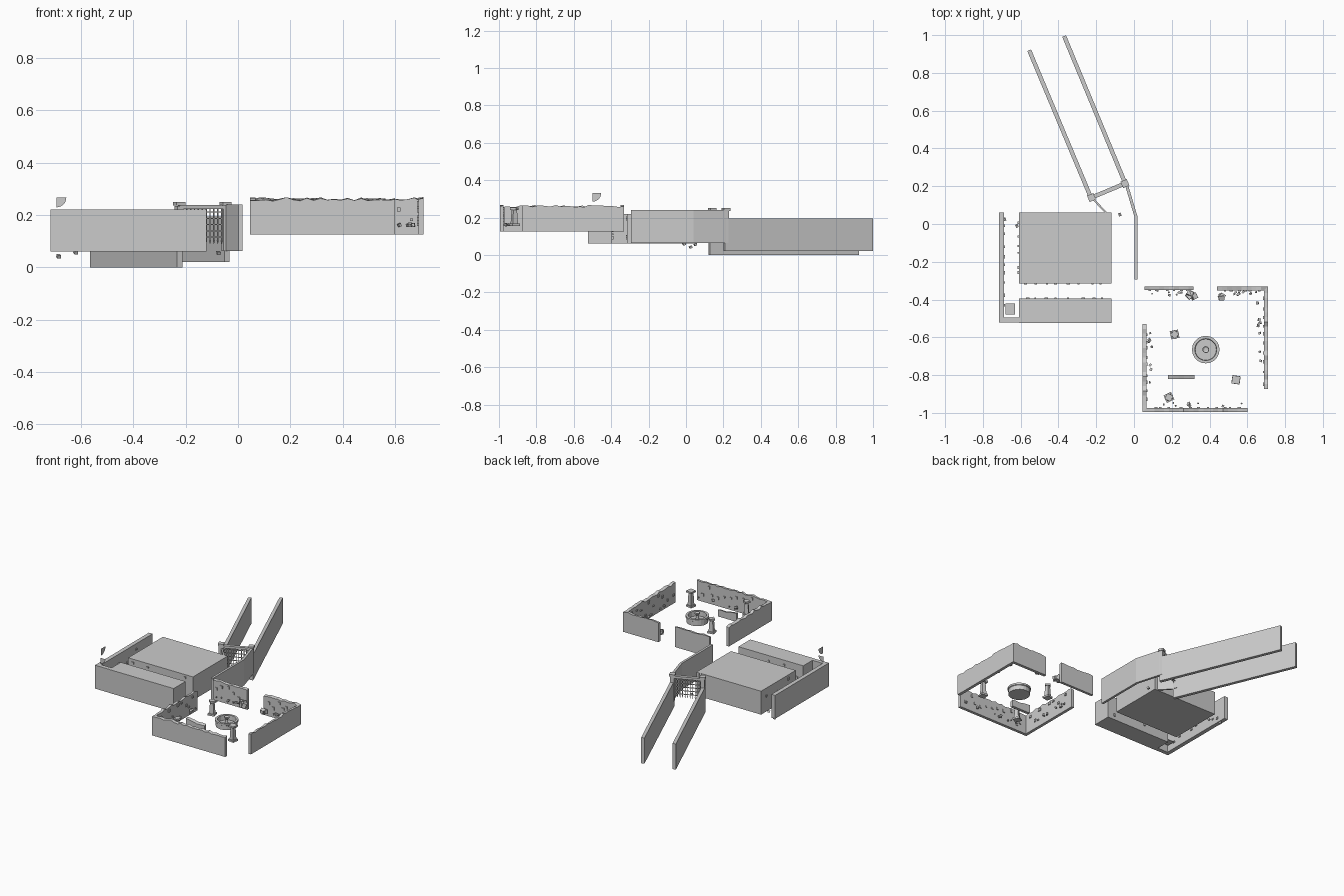
import bpy, bmesh, math, random
from mathutils import Vector, Matrix

if "Cube" in bpy.data.objects:
    bpy.data.objects.remove(bpy.data.objects["Cube"])

random.seed(4)

def finish(name, bm):
    bmesh.ops.recalc_face_normals(bm, faces=bm.faces)
    me = bpy.data.meshes.new(name)
    bm.to_mesh(me)
    bm.free()
    ob = bpy.data.objects.new(name, me)
    bpy.context.collection.objects.link(ob)
    return ob

def add_box(bm, c, s, rot=0.0, tilt=0.0):
    m = (Matrix.Translation(c) @ Matrix.Rotation(rot, 4, 'Z')
         @ Matrix.Rotation(tilt, 4, 'X') @ Matrix.Diagonal((*s, 1)))
    bmesh.ops.create_cube(bm, size=1, matrix=m)

def block(name, x0, x1, y0, y1, z0, z1):
    bm = bmesh.new()
    add_box(bm, ((x0+x1)/2, (y0+y1)/2, (z0+z1)/2), (x1-x0, y1-y0, z1-z0))
    return finish(name, bm)

def wall(name, pts, t, z0, z1, rough=0.0, step=0.025):
    """Mitred wall along a path, optionally with a crumbling top edge."""
    pts = [Vector(p) for p in pts]
    norm = []
    for a, b in zip(pts, pts[1:]):
        d = (b-a).normalized()
        norm.append(Vector((-d.y, d.x)))
    path = []
    for i, p in enumerate(pts):
        n0, n1 = norm[max(i-1, 0)], norm[min(i, len(norm)-1)]
        m = (n0+n1).normalized()
        off = m * (t/2) / max(m.dot(n1), 0.3)
        if rough and i:
            q, qo = path[-1]
            k = max(2, int((p-q).length/step))
            path += [(q.lerp(p, j/k), n0*t/2) for j in range(1, k)]
        path.append((p, off))
    bm = bmesh.new()
    rings = []
    for p, o in path:
        h = z1 - random.random()*rough
        rings.append([bm.verts.new((*(p+s*o), z)) for s, z in
                      ((1, z0), (1, h), (-1, h - random.random()*rough*0.5), (-1, z0))])
    for a, b in zip(rings, rings[1:]):
        for i in range(4):
            j = (i+1) % 4
            bm.faces.new((a[i], a[j], b[j], b[i]))
    bm.faces.new(rings[0])
    bm.faces.new(rings[-1])
    return finish(name, bm)

def bricks(name, a, b, n, zr, s):
    """Loose stones sticking out of a wall face."""
    a, b = Vector(a), Vector(b)
    ang = math.atan2(b.y-a.y, b.x-a.x)
    bm = bmesh.new()
    for i in range(n):
        p = a.lerp(b, (i+random.uniform(.2, .8))/n)
        add_box(bm, (p.x, p.y, random.uniform(*zr)),
                (s*random.uniform(.7, 1.4), s*.7, s*random.uniform(.6, 1.5)), ang)
    return finish(name, bm)

def rubble(name, a, b, n, z, s, spread):
    """Small fallen stones scattered on the ground."""
    bm = bmesh.new()
    for i in range(n):
        p = Vector(a).lerp(Vector(b), random.random())
        r = s*random.uniform(.6, 1.3)
        add_box(bm, (p.x+random.uniform(-spread, spread), p.y+random.uniform(-spread, spread), z+r/2),
                (r, r*.8, r), random.random()*3, random.uniform(-.5, .5))
    return finish(name, bm)

def lathe(name, prof, loc, n):
    bm = bmesh.new()
    rings = [[bm.verts.new((loc[0]+r*math.cos(2*math.pi*i/n), loc[1]+r*math.sin(2*math.pi*i/n), z))
              for i in range(n)] for r, z in prof]
    for a, b in zip(rings, rings[1:]):
        for i in range(n):
            bm.faces.new((a[i], a[(i+1) % n], b[(i+1) % n], b[i]))
    bm.faces.new(rings[0])
    bm.faces.new(rings[-1])
    return finish(name, bm)

# sloping approach: two long retaining walls
wall("approach_wall_left", [(-.222, .125), (-.555, .92)], .022, 0, .175)
wall("approach_wall_right", [(-.042, .205), (-.37, .995)], .022, .02, .195)

# walls leading in from the gate
wall("entry_wall_right", [(-.045, .225), (.01, .04), (.01, -.295)], .016, .063, .24)
wall("entry_wall_left", [(-.228, .145), (-.13, .04)], .01, .063, .22)

# gatehouse: posts, caps, lintel and portcullis
A, B = Vector((-.225, .14)), Vector((-.048, .214))
g = math.atan2((B-A).y, (B-A).x)
for side, p in (("left", A), ("right", B)):
    bm = bmesh.new()
    add_box(bm, (*p, .15), (.026, .026, .17), g)
    add_box(bm, (*p, .243), (.036, .036, .014), g)
    finish("gate_post_" + side, bm)
bm = bmesh.new()
add_box(bm, (*((A+B)/2), .23), ((B-A).length, .022, .016), g)
finish("gate_lintel", bm)
bm = bmesh.new()
for i in range(1, 12):
    p = A.lerp(B, i/12)
    add_box(bm, (*p, .162), (.004, .004, .125), g)
    bmesh.ops.create_cone(bm, segments=4, radius1=0, radius2=.004, depth=.014,
                          matrix=Matrix.Translation((*p, .095)))
for i in range(5):
    add_box(bm, (*((A+B)/2), .115+.024*i), ((B-A).length, .005, .004), g)
finish("portcullis", bm)

# corridor block: solid masses with an L-shaped passage between them
block("main_mass", -.61, -.12, -.315, .06, .06, .22)
block("front_mass", -.61, -.12, -.523, -.395, .06, .22)
wall("passage_outer_wall", [(-.702, .06), (-.702, -.508), (-.61, -.508)], .028, .06, .22)
Z = (.08, .2)
bricks("passage_stones_west", (-.687, .03), (-.687, -.46), 9, Z, .013)
bricks("passage_stones_main_west", (-.612, .03), (-.612, -.3), 6, Z, .013)
bricks("passage_stones_main_front", (-.6, -.317), (-.14, -.317), 8, Z, .013)
bricks("passage_stones_front", (-.6, -.393), (-.14, -.393), 8, Z, .013)
bm = bmesh.new()
for p in ((-.685, .025, .042), (-.62, -.01, .058), (-.075, .05, .055)):
    add_box(bm, p, (.014, .014, .012), .4, .4)
finish("loose_stones", bm)
bm = bmesh.new()
add_box(bm, (-.655, -.45, .1), (.05, .056, .003))
finish("passage_floor_slab", bm)

# corner webs: thin quarter fans
def web(name, o, u, size, h):
    bm = bmesh.new()
    o, u = Vector(o), Vector(u)
    vs = [bm.verts.new(o)]
    for i in range(7):
        t = math.pi/2*i/6
        vs.append(bm.verts.new(o + u*size*math.cos(t) - Vector((0, 0, h*math.sin(t)))))
    bm.faces.new(vs)
    return finish(name, bm)
web("web_front", (-.694, -.495, .266), (1, 0, 0), .038, .037)
web("web_side", (-.685, -.5, .332), (0, 1, 0), .047, .047)

# ruined courtyard walls with crumbling tops
F = .155
wall("court_wall_west_south", [(.056, -.53), (.056, -.985), (.6, -.985)], .02, .125, .268, .012)
wall("court_wall_north_left", [(.055, -.341), (.315, -.341)], .018, .125, .268, .012)
wall("court_wall_north_east", [(.44, -.341), (.699, -.341), (.699, -.873)], .02, .125, .268, .012)
Z = (.16, .245)
for nm, a, b, n in (("west", (.067, -.55), (.067, -.96), 9), ("south", (.08, -.974), (.59, -.974), 11),
                    ("north_left", (.07, -.351), (.3, -.351), 6), ("north_right", (.455, -.352), (.68, -.352), 6),
                    ("east", (.688, -.36), (.688, -.86), 10)):
    bricks("court_stones_" + nm, a, b, n, Z, .014)
for nm, a, b in (("west", (.09, -.58), (.09, -.85)), ("south", (.12, -.955), (.57, -.955)),
                 ("north_left", (.08, -.365), (.25, -.365)), ("north_right", (.53, -.37), (.66, -.37)),
                 ("east", (.665, -.42), (.665, -.75))):
    rubble("court_rubble_" + nm, a, b, 9, F, .012, .012)
rubble("doorway_rubble_left", (.295, -.38), (.315, -.38), 6, F, .028, .01)
rubble("doorway_rubble_right", (.455, -.385), (.475, -.385), 5, F, .024, .01)

# fountain basin with a central pedestal
lathe("fountain_basin", [(.068, F), (.068, F+.03), (.073, F+.033), (.073, F+.045), (.058, F+.045),
                         (.056, F+.012)], (.38, -.665), 20)
lathe("fountain_pedestal", [(.018, F+.012), (.01, F+.02), (.008, F+.045), (.018, F+.055), (.016, F+.062),
                            (.008, F+.058)], (.38, -.665), 12)

# square tapering pillars, two broken and one capped
def pillar(name, x, y, rot, h, cap, twist):
    bm = bmesh.new()
    add_box(bm, (x, y, F+.006), (.044, .044, .012), rot)
    bmesh.ops.create_cone(bm, segments=4, cap_ends=True, radius1=.021, radius2=.015, depth=h,
                          matrix=Matrix.Translation((x, y, F+.012+h/2)) @ Matrix.Rotation(rot+math.pi/4, 4, 'Z'))
    add_box(bm, (x, y, F+.012+h), (cap, cap, .012), rot+twist)
    finish(name, bm)
pillar("pillar_whole", .54, -.825, -.15, .09, .042, 0)
pillar("pillar_north", .215, -.585, .2, .08, .034, .7)
pillar("pillar_south", .185, -.918, .45, .08, .034, .7)

# low broken wall
wall("low_wall", [(.18, -.81), (.32, -.81)], .02, F, .215, .015)
